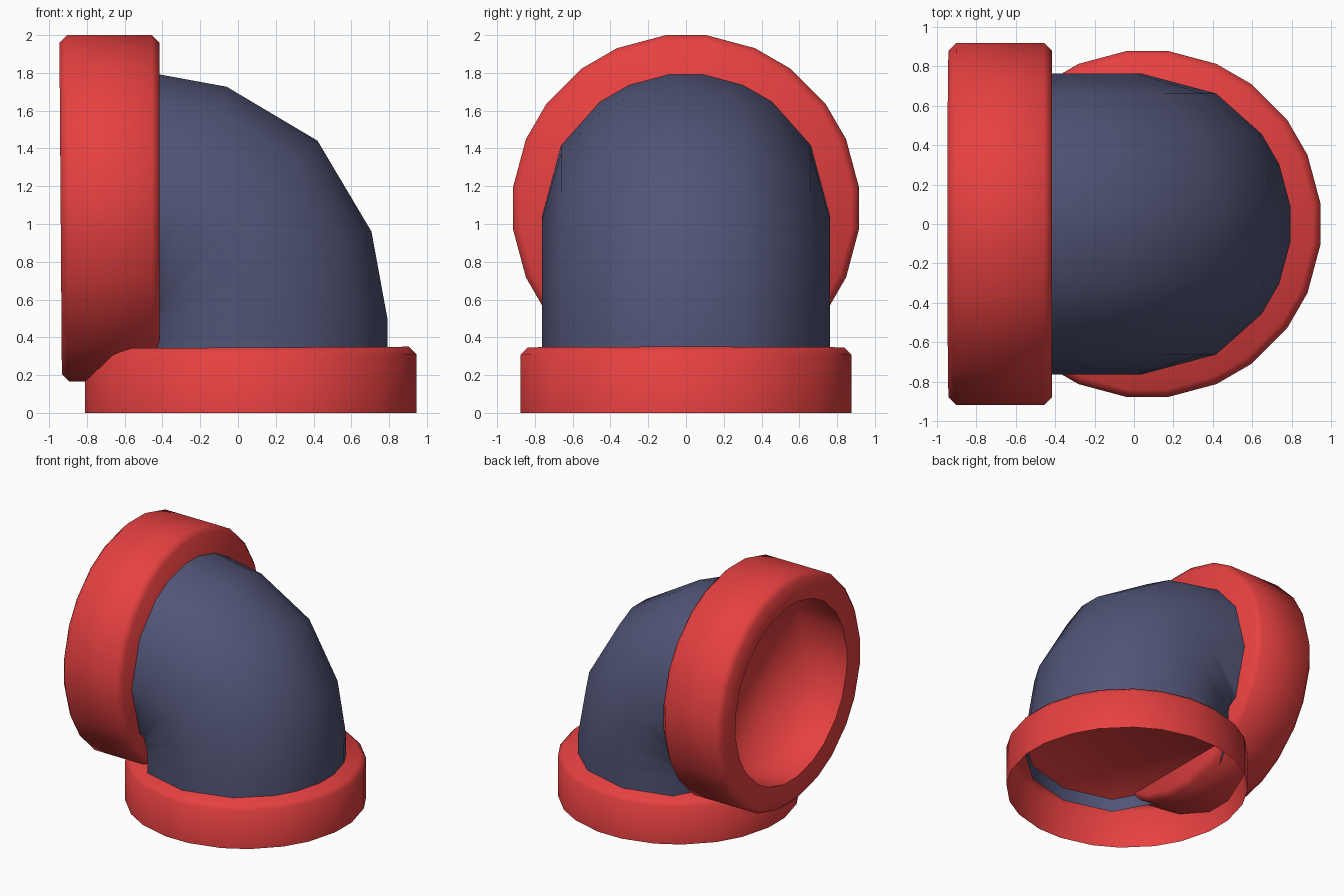
import bpy, bmesh, math
from mathutils import Matrix, Vector

if "Cube" in bpy.data.objects:
    bpy.data.objects.remove(bpy.data.objects["Cube"])

CUT = 6.7  # half angle of each bevelled corner of the twelve-sided rings
COLLAR_ANGLES = [30 * k + s * CUT for k in range(12) for s in (-1, 1)]
# The pipe is bevelled only along the outside of the bend
PIPE_ANGLES = [a for k in range(-1, 2) for a in (30 * k - CUT, 30 * k + CUT)] \
    + [30 * k for k in range(2, 11)]


def material(name, rgb):
    m = bpy.data.materials.new(name)
    m.diffuse_color = (*rgb, 1)
    m.use_nodes = True
    m.node_tree.nodes["Principled BSDF"].inputs["Base Color"].default_value = m.diffuse_color
    return m


RED = material("red", (0.80, 0.052, 0.052))
BLUE = material("slate blue", (0.082, 0.090, 0.182))


def ring(bm, angles, radius, matrix, min_x=-9):
    """Ring of vertices in the local xy plane, flattened at min_x."""
    points = [(radius * math.cos(math.radians(a)), radius * math.sin(math.radians(a)))
              for a in angles]
    return [bm.verts.new(matrix @ Vector((max(x, min_x), y, 0))) for x, y in points]


def bridge(bm, a, b):
    for i in range(len(a)):
        j = (i + 1) % len(a)
        bm.faces.new((a[i], a[j], b[j], b[i]))


def finish(name, bm, mat, matrix=Matrix()):
    mesh = bpy.data.meshes.new(name)
    bm.to_mesh(mesh)
    bm.free()
    mesh.materials.append(mat)
    obj = bpy.data.objects.new(name, mesh)
    obj.matrix_world = matrix
    bpy.context.collection.objects.link(obj)


def collar(name, profile, matrix, skew, cap_start=False, cap_end=False):
    """Turn an (r, height) profile; the height leans slightly along local x."""
    bm = bmesh.new()
    rings = [ring(bm, COLLAR_ANGLES, r, Matrix.Translation((0, 0, h))) for r, h in profile]
    for a, b in zip(rings, rings[1:]):
        bridge(bm, a, b)
    if cap_start:
        bm.faces.new(rings[0][::-1])
    if cap_end:
        bm.faces.new(rings[-1])
    for v in bm.verts:
        v.co.z *= 1 + skew * v.co.x
    bm.normal_update()
    for f in bm.faces:
        f.smooth = True
    # Keep the mouth edge crisp, leave the recess floor soft
    last = set(rings[-1])
    for e in bm.edges:
        if len(e.link_faces) == 2 and e.calc_face_angle() > math.radians(50):
            e.smooth = all(v in last for v in e.verts)
    finish(name, bm, RED, matrix)


# Bottom collar: open underneath, closed top with a chamfer
collar("bottom_collar", [(0.883, 0), (0.883, 0.307), (0.843, 0.346)],
       Matrix.Translation((0.068, 0, 0)), 0.015, cap_end=True)

# Side collar: chamfered at both ends, recessed mouth facing left
collar("side_collar",
       [(0.883, 0), (0.923, 0.04), (0.923, 0.484), (0.883, 0.524), (0.715, 0.524), (0.715, 0.125)],
       Matrix.Translation((-0.415, 0, 1.083)) @ Matrix.Rotation(-math.pi / 2, 4, 'Y'),
       0.014, cap_start=True, cap_end=True)

# Elbow pipe: straight stub, quarter bend in four steps, straight stub;
# the inside of the bend is flattened so it does not fold over
bm = bmesh.new()
pivot, bend, radius = Vector((-0.53, 0, 0.49)), 0.565, 0.763
steps = [(0, bend, -0.25), (0, bend, 0), (20.8, bend, 0), (45, bend + 0.022, 0),
         (69.2, bend, 0), (90, bend, 0), (90, bend, 0.25)]
rings = []
for angle, out, along in steps:
    place = (Matrix.Translation(pivot) @ Matrix.Rotation(-math.radians(angle), 4, 'Y')
             @ Matrix.Translation((out, 0, along)))
    rings.append(ring(bm, PIPE_ANGLES, radius, place, 0.03 - out if angle < 80 else -9))
for a, b in zip(rings, rings[1:]):
    bridge(bm, a, b)
for f in bm.faces:
    f.smooth = True
finish("elbow_pipe", bm, BLUE)
